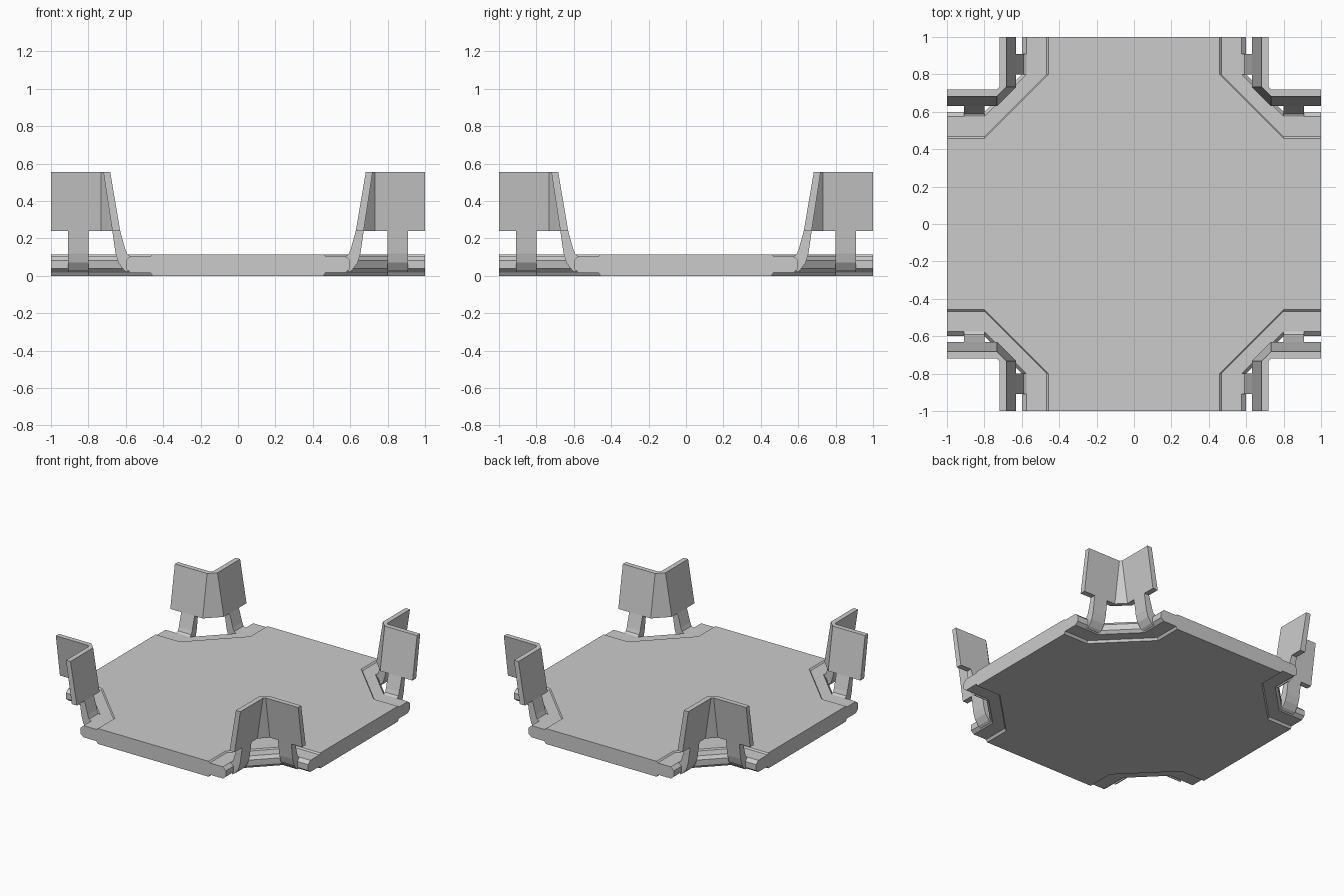
import bpy, bmesh
from math import pi
from mathutils import Matrix

if "Cube" in bpy.data.objects:
    bpy.data.objects.remove(bpy.data.objects["Cube"])


def finish(bm, name):
    bmesh.ops.recalc_face_normals(bm, faces=bm.faces)
    me = bpy.data.meshes.new(name)
    bm.to_mesh(me)
    bm.free()
    ob = bpy.data.objects.new(name, me)
    bpy.context.collection.objects.link(ob)
    return ob


def loft(bm, rings):
    """Skin closed rings of points and cap both ends."""
    rings = [[bm.verts.new(p) for p in r] for r in rings]
    n = len(rings[0])
    for a, b in zip(rings, rings[1:]):
        for i in range(n):
            j = (i + 1) % n
            bm.faces.new((a[i], a[j], b[j], b[i]))
    bm.faces.new(rings[0])
    bm.faces.new(rings[-1])


def corner_path(d, bend):
    """Corner cut-out line: arm side, diagonal, arm side."""
    return [(1, d), (bend, d), (d, bend), (d, 1)]


def corner_sweep(bm, profile, bend):
    paths = [[(x, y, z) for x, y in corner_path(d, bend)] for d, z in profile]
    loft(bm, list(zip(*paths)))


def four_corners(bm):
    geom = bm.verts[:] + bm.edges[:] + bm.faces[:]
    for k in (1, 2, 3):
        dup = bmesh.ops.duplicate(bm, geom=geom)["geom"]
        verts = [g for g in dup if isinstance(g, bmesh.types.BMVert)]
        bmesh.ops.rotate(bm, verts=verts, cent=(0, 0, 0),
                         matrix=Matrix.Rotation(k * pi / 2, 3, 'Z'))


# Cross-shaped floor plate with a small lip along the corner cut-outs
bm = bmesh.new()
rings = []
for d, z in [(0.457, 0), (0.467, 0.015), (0.467, 0.105), (0.457, 0.115)]:
    ring = []
    for c, s in [(1, 0), (0, 1), (-1, 0), (0, -1)]:
        ring += [(c * x - s * y, s * x + c * y, z) for x, y in corner_path(d, 0.8)]
    rings.append(ring)
loft(bm, rings)
finish(bm, "floor_plate")

# Trim along each corner cut-out
bm = bmesh.new()
corner_sweep(bm, [(0.467, 0.018), (0.575, 0.018), (0.60, 0.038),
                  (0.60, 0.082), (0.575, 0.105), (0.467, 0.105)], 0.8)
four_corners(bm)
finish(bm, "corner_trim")

# Leaning guard panels, folded around each corner
bm = bmesh.new()
corner_sweep(bm, [(0.63, 0.24), (0.672, 0.24), (0.72, 0.555), (0.683, 0.555)], 0.733)
four_corners(bm)
finish(bm, "guard_panels")

# Curved posts, two per corner
bm = bmesh.new()
post = [(0.575, 0.105), (0.59, 0.018), (0.61, 0.03), (0.64, 0.07), (0.655, 0.12),
        (0.672, 0.24), (0.63, 0.24), (0.602, 0.14), (0.592, 0.115)]
loft(bm, [[(t, d, z) for d, z in post] for t in (0.80, 0.91)])
loft(bm, [[(d, t, z) for d, z in post] for t in (0.80, 0.91)])
four_corners(bm)
finish(bm, "guard_posts")
